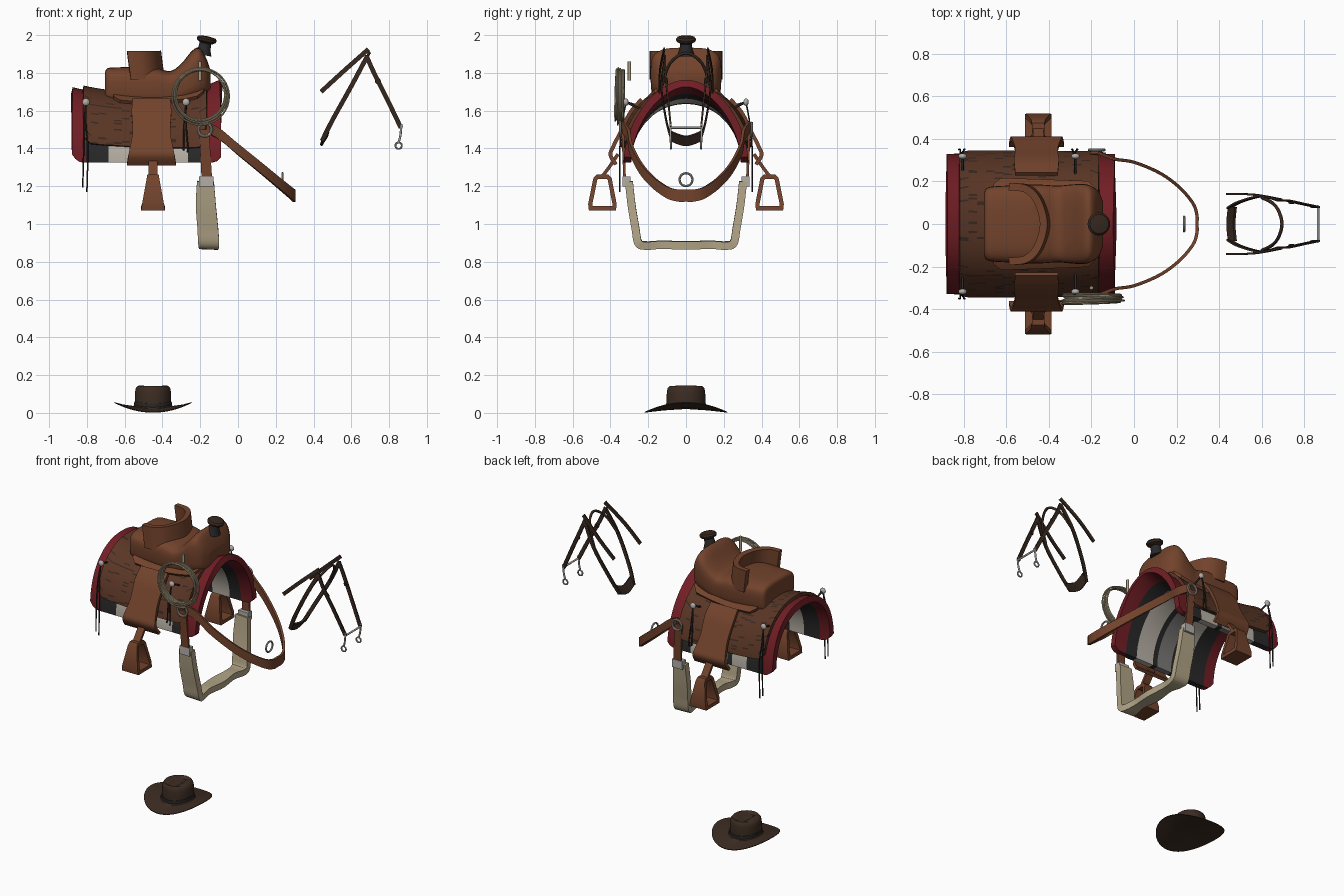
import bpy, bmesh, math, random
from mathutils import Vector
random.seed(4)

cube = bpy.data.objects.get("Cube")
if cube:
    bpy.data.objects.remove(cube)


def material(name, rgb):
    m = bpy.data.materials.new(name)
    m.use_nodes = True
    m.diffuse_color = (*rgb, 1)
    m.node_tree.nodes["Principled BSDF"].inputs["Base Color"].default_value = (*rgb, 1)
    return m


LEATHER = material("saddle leather", (0.17, 0.056, 0.025))
SKIRT = material("dark saddle leather", (0.1, 0.036, 0.018))
RED = material("red wool", (0.165, 0.013, 0.018))
BLACK = material("black", (0.022, 0.022, 0.023))
WHITE = material("off white wool", (0.48, 0.44, 0.38))
GREY = material("grey wool", (0.2, 0.195, 0.19))
FELT = material("brown felt", (0.045, 0.025, 0.016))
STRAP = material("dark strap", (0.038, 0.021, 0.014))
METAL = material("metal", (0.45, 0.43, 0.4))
ROPE = material("tan rope", (0.44, 0.37, 0.24))


def smooth(pts, n=6):
    """Catmull-Rom through tuples of any length."""
    p = [pts[0], *pts, pts[-1]]
    out = []
    for i in range(1, len(p) - 2):
        for k in range(n):
            t = k / n
            out.append(tuple(b + 0.5 * t * (c - a + t * (2*a - 5*b + 4*c - d + t * (3*(b - c) + d - a)))
                             for a, b, c, d in zip(p[i-1], p[i], p[i+1], p[i+2])))
    return out + [tuple(pts[-1])]


def finish(ob, mats):
    for m in mats:
        ob.data.materials.append(m)
    bpy.ops.object.select_all(action="DESELECT")
    ob.select_set(True)
    bpy.context.view_layer.objects.active = ob
    for mod in list(ob.modifiers):
        bpy.ops.object.modifier_apply(modifier=mod.name)
    bpy.ops.object.shade_smooth_by_angle(angle=math.radians(40))


def surface(name, rows, mats, thick=0, wrap=False, closed=False, rule=None):
    """Skin rows of points; wrap joins each row to a ring with end caps, closed joins last row to first."""
    bm = bmesh.new()
    vs = [[bm.verts.new(p) for p in row] for row in rows]
    n = len(rows[0])
    for i in range(len(rows) if closed else len(rows) - 1):
        a, b = vs[i], vs[(i + 1) % len(rows)]
        for j in range(n if wrap else n - 1):
            k = (j + 1) % n
            f = bm.faces.new((a[j], a[k], b[k], b[j]))
            if rule:
                f.material_index = rule(f.calc_center_median())
    if wrap:
        bm.faces.new(vs[0])
        bm.faces.new(vs[-1])
    bmesh.ops.recalc_face_normals(bm, faces=bm.faces)
    me = bpy.data.meshes.new(name)
    bm.to_mesh(me)
    bm.free()
    ob = bpy.data.objects.new(name, me)
    bpy.context.collection.objects.link(ob)
    if thick:
        mod = ob.modifiers.new("thickness", "SOLIDIFY")
        mod.thickness, mod.offset, mod.use_even_offset = thick, 0, True
    finish(ob, mats)
    return ob


def ribbon(name, pts, side, thick, mat, closed=False):
    """Strap through (x, y, z, half width) points, widened along side."""
    side = Vector(side)
    path = pts if closed else smooth(pts)
    rows = [[Vector(p[:3]) + side * p[3] * s for s in (-1, 1)] for p in path]
    surface(name, rows, [mat], thick, closed=closed)


def both_sides(pts):
    """Continue a half path, ending on the middle line, onto the other side."""
    return pts + [(p[0], -p[1], *p[2:]) for p in pts[-2::-1]]


def tube(name, pts, radius, mat):
    cu = bpy.data.curves.new(name, "CURVE")
    cu.dimensions, cu.bevel_depth, cu.bevel_resolution, cu.use_fill_caps = "3D", radius, 2, True
    path = smooth(pts, 5)
    sp = cu.splines.new("POLY")
    sp.points.add(len(path) - 1)
    for q, p in zip(sp.points, path):
        q.co = (*p, 1)
    cu.materials.append(mat)
    bpy.context.collection.objects.link(bpy.data.objects.new(name, cu))


def ring(name, loc, radius, minor, mat, rot=(math.pi / 2, 0, 0)):
    bpy.ops.mesh.primitive_torus_add(location=loc, rotation=rot, major_radius=radius, minor_radius=minor,
                                     major_segments=36, minor_segments=8)
    bpy.context.object.name = name
    finish(bpy.context.object, [mat])


def lathe(name, profile, mat, loc, tilt, n=24):
    rows = [[(r * math.cos(2*math.pi*i/n), r * math.sin(2*math.pi*i/n), z) for i in range(n)] for r, z in profile]
    ob = surface(name, rows, [mat], wrap=True)
    ob.location, ob.rotation_euler = loc, (0, tilt, 0)


# Arched back shape shared by the pad and the skirt
def arch(x, a, off=0.0):
    u = (x + 0.485) / 0.395
    p = 2.05 - 0.25 * u
    top = 1.665 + (0.09 if u > 0 else 0.05) * u * u
    s, c = math.sin(abs(a)), max(math.cos(a), 0)
    y = (0.32 + off) * s ** (2 / p)
    return Vector((x, math.copysign(y, a), 1.325 + (top - 1.325 + off) * c ** (2 / p)))


def arch_sheet(name, xs, amax, off, thick, mats, rule, nt=48):
    mid, half = (xs[0] + xs[-1]) / 2, (xs[-1] - xs[0]) / 2
    rows = []
    for x in xs:
        k = max(0, (abs(x - mid) / half - 0.82) / 0.18)
        lim = amax - 0.09 * k ** 3
        rows.append([arch(x, lim * (2 * j / nt - 1), off) for j in range(nt + 1)])
    surface(name, rows, mats, thick, rule=rule)


# Striped pad: colour by position along the back
bounds = [-0.88, -0.805, -0.685, -0.575, -0.54, -0.43, -0.395, -0.265, -0.18, -0.09]
stripes = [0, 1, 2, 1, 3, 1, 2, 1, 0]
xs = [a + (b - a) * k / 4 for a, b in zip(bounds, bounds[1:]) for k in range(4)] + [bounds[-1]]
arch_sheet("striped_pad", xs, math.pi / 2, -0.01, 0.04, [RED, BLACK, WHITE, GREY],
           lambda c: next(s for s, b in zip(stripes, bounds[1:]) if c.x < b))

# Skirt with tooled streaks, and the smooth jockey above it
span = lambda a, b, n: [a + (b - a) * i / n for i in range(n + 1)]
arch_sheet("skirt", span(-0.82, -0.165, 16), 1.355, 0.022, 0.02, [SKIRT, STRAP],
           lambda c: int(random.random() < 0.09), 110)
arch_sheet("seat_jockey", span(-0.66, -0.18, 14), 0.6, 0.04, 0.02, [LEATHER], None)


# Seat and swell lofted along the back: x, bottom, top, half width; the underside follows the back
def section(x, z0, z1, w, n=32, e=0.6):
    pw = lambda v: math.copysign(abs(v) ** e, v)
    row = []
    for i in range(n):
        t = 2 * math.pi * i / n
        c, s = pw(math.cos(t)), pw(math.sin(t))
        row.append((x, w * c, (z0 + z1) / 2 + (z1 - z0) / 2 * s - (0.08 * c * c * -s if s < 0 else 0)))
    return row


seat = [(-0.705, 1.7, 1.79, 0.13), (-0.69, 1.68, 1.825, 0.17), (-0.6, 1.67, 1.83, 0.18), (-0.45, 1.665, 1.83, 0.185),
        (-0.36, 1.67, 1.81, 0.18), (-0.3, 1.68, 1.85, 0.185), (-0.24, 1.7, 1.92, 0.188), (-0.2, 1.71, 1.93, 0.178),
        (-0.165, 1.73, 1.87, 0.15), (-0.145, 1.75, 1.81, 0.1)]
surface("seat_and_swell", [section(*s) for s in smooth(seat, 4)], [LEATHER], wrap=True)

# Curved cantle wall
arc = [(-0.578, -0.175, 1.84, 0.075), (-0.5, -0.165, 1.84, 0.075), (-0.445, -0.11, 1.84, 0.075), (-0.415, 0, 1.84, 0.075)]
ribbon("cantle", both_sides(arc), (-0.13, 0, 1), 0.035, LEATHER)

# Horn
lathe("horn_neck", [(0.045, 0), (0.034, 0.03), (0.03, 0.07)], BLACK, (-0.185, 0, 1.895), 0.2)
lathe("horn_cap", [(0.03, 0), (0.05, 0.012), (0.054, 0.025), (0.045, 0.035), (0.01, 0.04)], STRAP, (-0.17, 0, 1.955), 0.2)

for s, tag in ((1, "left"), (-1, "right")):
    # Fender, hanger and stirrup
    fender = [(0.235, 1.66, 0.1), (0.295, 1.59, 0.105), (0.345, 1.49, 0.1),
              (0.385, 1.41, 0.112), (0.4, 1.365, 0.122), (0.37, 1.315, 0.13)]
    ribbon(tag + "_fender", [(-0.458, s * y, z, w) for y, z, w in fender], (1, 0, 0), 0.02, LEATHER)
    hanger = [(0.36, 1.37), (0.4, 1.31), (0.445, 1.25)]
    ribbon(tag + "_stirrup_hanger", [(-0.45, s * y, z, 0.025) for y, z in hanger], (1, 0, 0), 0.018, LEATHER)
    frame = [(0.38, 1.083, 0.063), (0.378, 1.105, 0.058), (0.404, 1.238, 0.033), (0.415, 1.25, 0.03),
             (0.469, 1.25, 0.03), (0.48, 1.238, 0.033), (0.507, 1.105, 0.058), (0.505, 1.083, 0.063)]
    ribbon(tag + "_stirrup", [(-0.45, s * y, z, w) for y, z, w in frame], (1, 0, 0), 0.022, LEATHER, closed=True)

    # Girth strap, ring and buckle
    ribbon(tag + "_girth_strap", [(-0.18, s * 0.335, 1.5, 0.026), (-0.165, s * 0.325, 1.24, 0.028)],
           (1, 0, 0), 0.014, LEATHER)
    ring(tag + "_rigging_ring", (-0.175, s * 0.348, 1.5), 0.035, 0.007, METAL)
    bpy.ops.mesh.primitive_cube_add(size=1, location=(-0.168, s * 0.315, 1.225))
    bpy.context.object.name = tag + "_girth_buckle"
    bpy.context.object.scale = (0.075, 0.04, 0.055)
    finish(bpy.context.object, [METAL])

    # Studs with hanging strings
    for x, low, end in ((-0.805, 1.17, "rear"), (-0.275, 1.38, "front")):
        p = (x, s * 0.318, 1.645)
        bpy.ops.mesh.primitive_uv_sphere_add(segments=16, ring_count=8, radius=0.02, location=p)
        bpy.context.object.name = f"{tag}_{end}_stud"
        bpy.context.object.scale = (1, 0.7, 1)
        finish(bpy.context.object, [METAL])
        tube(f"{tag}_{end}_stud_tie", [arch(x, s * 0.75, 0.02), p], 0.006, BLACK)
        for d in (0.0, 0.022):
            tube(f"{tag}_{end}_string", [p, (x - d / 2, s * 0.338, 1.53), (x + 0.01 - d, s * 0.35, 1.4),
                                         (x + 0.005 - d, s * 0.35, low + d)], 0.004, BLACK)

    # Bridle side straps, bit shank and rings
    mir = lambda pts: [(x, s * y, z, 0.012) for x, y, z in pts]
    ribbon(tag + "_rein", mir([(0.44, 0.14, 1.7), (0.56, 0.138, 1.81), (0.69, 0.115, 1.925)]), (-0.66, 0, 0.75), 0.009, STRAP)
    ribbon(tag + "_throat_strap", mir([(0.445, 0.075, 1.44), (0.5, 0.105, 1.55), (0.6, 0.13, 1.73), (0.685, 0.11, 1.89)]),
           (-0.88, 0, 0.48), 0.009, STRAP)
    ribbon(tag + "_cheek_strap", mir([(0.68, 0.11, 1.89), (0.72, 0.11, 1.8), (0.79, 0.095, 1.66), (0.862, 0.08, 1.51)]),
           (0.9, 0, 0.43), 0.009, STRAP)
    tube(tag + "_bit_shank", [(0.865, s * 0.082, 1.53), (0.86, s * 0.082, 1.47), (0.85, s * 0.08, 1.43)], 0.006, METAL)
    ring(tag + "_bit_ring", (0.85, s * 0.08, 1.415), 0.017, 0.005, METAL)
    ring(tag + "_bridle_stud", (0.74, s * 0.102, 1.757), 0.008, 0.008, STRAP)

# Bridle cross pieces
tube("brow_band", both_sides([(0.6, 0.125, 1.735), (0.665, 0.085, 1.85), (0.695, 0, 1.905)]), 0.008, STRAP)
ribbon("nose_band", [(0.462, -0.08, 1.465, 1), (0.455, 0, 1.44, 1), (0.462, 0.08, 1.465, 1)],
       (0.016, 0, 0.025), 0.013, STRAP)
tube("bit_bar", [(0.865, -0.085, 1.51), (0.865, 0.085, 1.51)], 0.006, METAL)

# Breast collar and its ring
collar = [(-0.17, 0.335, 1.515, 0.028), (-0.09, 0.305, 1.47, 0.03), (0, 0.29, 1.395, 0.03), (0.12, 0.24, 1.297, 0.03),
          (0.21, 0.175, 1.222, 0.03), (0.275, 0.1, 1.168, 0.031), (0.295, 0.045, 1.151, 0.032), (0.296, 0, 1.15, 0.032)]
ribbon("breast_collar", both_sides(collar), (0, 0, 1), 0.015, LEATHER)
ring("collar_ring", (0.235, 0, 1.235), 0.034, 0.006, METAL, (0, math.pi / 2, 0))

# Woven girth hanging below, pinched between the corners and the middle
girth = [(-0.172, 0.302, 1.225, 0.045), (-0.17, 0.288, 1.1, 0.053), (-0.16, 0.268, 0.98, 0.055),
         (-0.155, 0.252, 0.9, 0.055), (-0.153, 0.21, 0.886, 0.046), (-0.152, 0.13, 0.89, 0.034), (-0.152, 0, 0.887, 0.045)]
ribbon("girth", both_sides(girth), (1, 0, -0.04), 0.042, ROPE)

# Coiled rope on the right side
for i in range(9):
    jig = lambda a: random.uniform(-a, a)
    ring("rope_coil", (-0.195 + jig(0.008), -0.37 + 0.005 * i, 1.68 + jig(0.008)), 0.143 + jig(0.012), 0.0045, ROPE,
         (math.pi / 2 + jig(0.03), 0, jig(0.05)))
tube("rope_keeper", [(-0.2, -0.3, 1.76), (-0.2, -0.3, 1.86)], 0.009, ROPE)


# Hat: brim rolled up at the sides, crown creased along the middle
def hat_ring(r, z, n=48):
    row = []
    for i in range(n):
        t = 2 * math.pi * i / n
        x, y = r * math.cos(t), r * 1.07 * math.sin(t)
        roll = 0.026 * math.cos(2 * t) * (r / 0.205) ** 2 if z < 0.06 else 0
        dent = 0.025 * math.exp(-(x / 0.03) ** 2) if z > 0.135 and r < 0.075 else 0
        row.append((x - 0.45, y, z + roll - dent))
    return row


hat = [(0.01, 0.02), (0.1, 0.02), (0.16, 0.023), (0.205, 0.027), (0.205, 0.031), (0.16, 0.029), (0.105, 0.03), (0.096, 0.04),
       (0.096, 0.07), (0.095, 0.11), (0.091, 0.13), (0.082, 0.142), (0.068, 0.146), (0.04, 0.146), (0.01, 0.144)]
surface("hat", [hat_ring(*p) for p in hat], [FELT], wrap=True)
surface("hat_band", [hat_ring(*p) for p in ((0.099, 0.027), (0.1, 0.03), (0.099, 0.055), (0.09, 0.056))], [BLACK], wrap=True)
